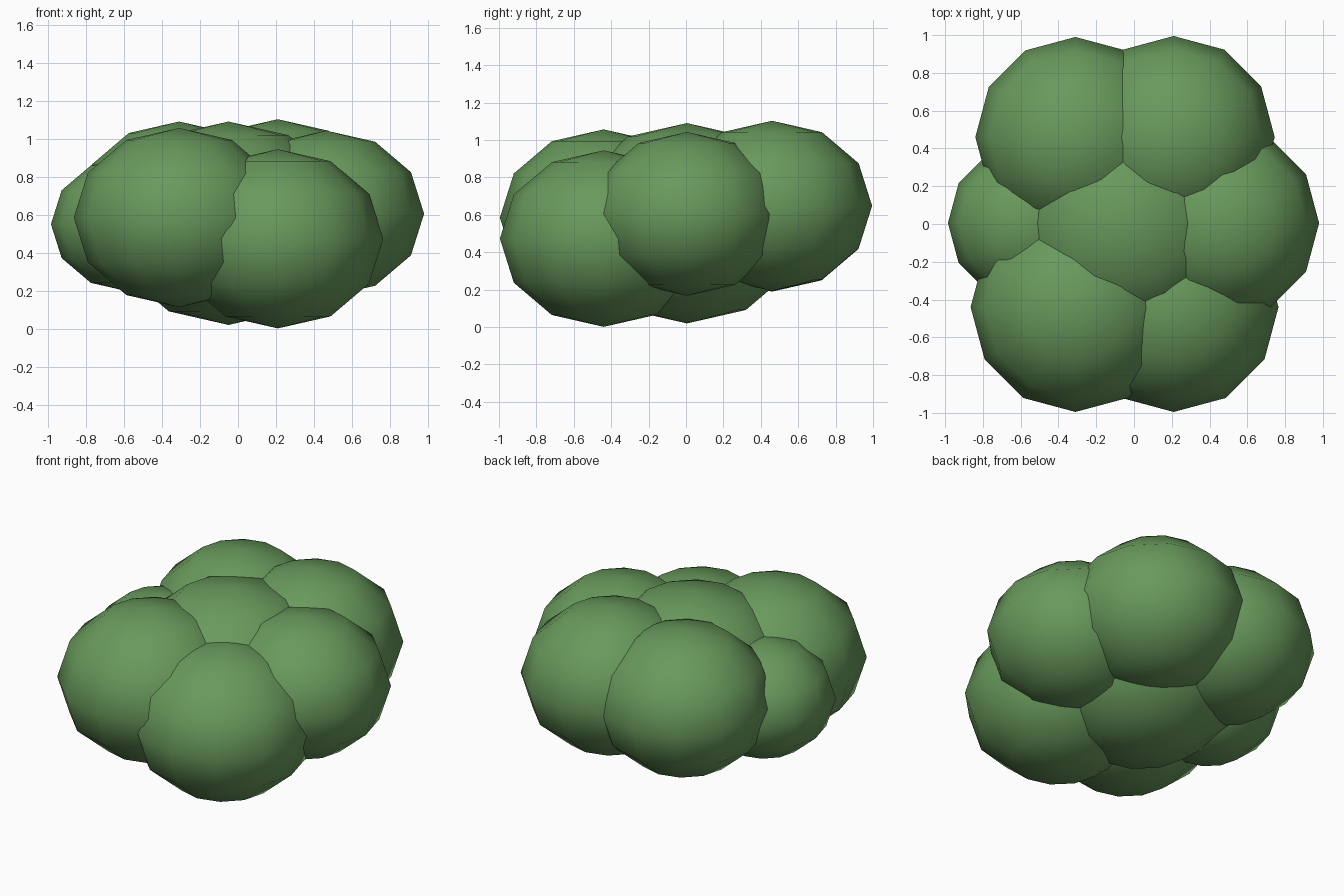
import bpy

if "Cube" in bpy.data.objects:
    bpy.data.objects.remove(bpy.data.objects["Cube"])

# One leaf colour for the whole bush
leaf_green = bpy.data.materials.new("leaf_green")
leaf_green.diffuse_color = (0.14, 0.32, 0.107, 1.0)
leaf_green.use_nodes = True
leaf_green.node_tree.nodes["Principled BSDF"].inputs["Base Color"].default_value = leaf_green.diffuse_color

SQUASH = 0.85  # every clump is slightly flattened


def clump(name, x, y, z, radius):
    """Flattened low-poly ball of leaves, smooth shaded."""
    bpy.ops.mesh.primitive_uv_sphere_add(segments=12, ring_count=6, radius=radius,
                                         location=(x, y, z))
    ob = bpy.context.object
    ob.name = name
    ob.scale = (1, 1, SQUASH)
    bpy.ops.object.transform_apply(location=False, rotation=False, scale=True)
    bpy.ops.object.shade_smooth()
    ob.data.materials.append(leaf_green)


# Central clump with six around it
clump("centre_clump", -0.05, 0.005, 0.555, 0.63)
clump("right_clump", 0.465, 0.005, 0.605, 0.515)
clump("back_right_clump", 0.21, 0.46, 0.648, 0.535)
clump("back_left_clump", -0.31, 0.46, 0.64, 0.53)
clump("left_clump", -0.565, 0.005, 0.55, 0.42)
clump("front_left_clump", -0.31, -0.44, 0.585, 0.555)
clump("front_right_clump", 0.21, -0.44, 0.473, 0.555)
